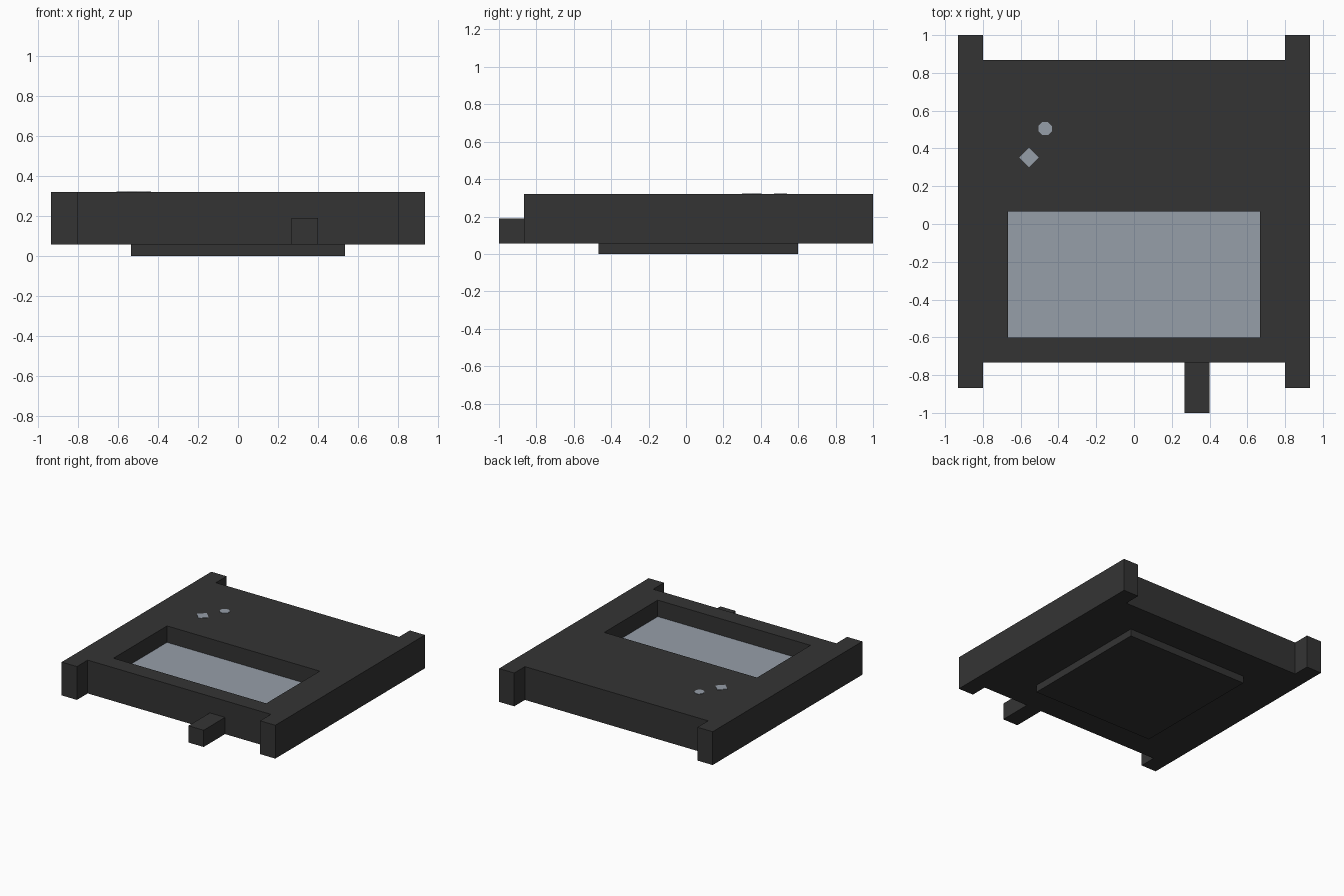
import bpy, bmesh, math

cube = bpy.data.objects.get("Cube")
if cube:
    bpy.data.objects.remove(cube, do_unlink=True)


def material(name, rgb):
    m = bpy.data.materials.new(name)
    m.use_nodes = True
    m.diffuse_color = (*rgb, 1)
    m.node_tree.nodes["Principled BSDF"].inputs["Base Color"].default_value = (*rgb, 1)
    return m


CHARCOAL = material("charcoal plastic", (0.034, 0.034, 0.034))
GREY = material("blue grey glass", (0.305, 0.342, 0.397))


def prism(name, outline, z0, z1, mat):
    """Extrude a counter-clockwise plan outline from z0 to z1."""
    bm = bmesh.new()
    face = bm.faces.new([bm.verts.new((x, y, z0)) for x, y in outline])
    top = bmesh.ops.extrude_face_region(bm, geom=[face])["geom"]
    for v in top:
        if isinstance(v, bmesh.types.BMVert):
            v.co.z = z1
    bmesh.ops.recalc_face_normals(bm, faces=bm.faces)
    mesh = bpy.data.meshes.new(name)
    bm.to_mesh(mesh)
    bm.free()
    mesh.materials.append(mat)
    ob = bpy.data.objects.new(name, mesh)
    bpy.context.collection.objects.link(ob)
    return ob


def rect(x0, x1, y0, y1):
    return [(x0, y0), (x1, y0), (x1, y1), (x0, y1)]


def ngon(cx, cy, r, n, turn=0):
    return [(cx + r * math.cos(turn + i * math.tau / n),
             cy + r * math.sin(turn + i * math.tau / n)) for i in range(n)]


Z0, Z1, FLOOR = 0.057, 0.32, 0.187

# Body: H-shaped plan with side rails running past both ends
half = [(0.8, -0.733), (0.8, -0.867), (0.933, -0.867),
        (0.933, 1.0), (0.8, 1.0), (0.8, 0.867)]
body = prism("body", half + [(-x, y) for x, y in reversed(half)], Z0, Z1, CHARCOAL)

# Screen recess cut into the top
cutter = prism("recess_cutter", rect(-0.667, 0.667, -0.6, 0.067), FLOOR, 0.5, CHARCOAL)
cutter.hide_render = True
cut = body.modifiers.new("recess", "BOOLEAN")
cut.operation = "DIFFERENCE"
cut.solver = "EXACT"
cut.object = cutter
bpy.context.view_layer.objects.active = body
bpy.ops.object.modifier_apply(modifier=cut.name)
bpy.data.objects.remove(cutter, do_unlink=True)

# Screen panel, base plate and front tab
prism("screen", rect(-0.667, 0.667, -0.6, 0.067), FLOOR - 0.004, FLOOR + 0.003, GREY)
prism("base_plate", rect(-0.533, 0.533, -0.467, 0.6), 0, Z0, CHARCOAL)
prism("front_tab", rect(0.267, 0.4, -1.0, -0.733), Z0, 0.189, CHARCOAL)

# Button markings on the top
prism("round_button", ngon(-0.47, 0.505, 0.038, 8, math.pi / 8), Z1 - 0.003, Z1 + 0.003, GREY)
prism("diamond_button", ngon(-0.555, 0.352, 0.052, 4), Z1 - 0.003, Z1 + 0.003, GREY)
